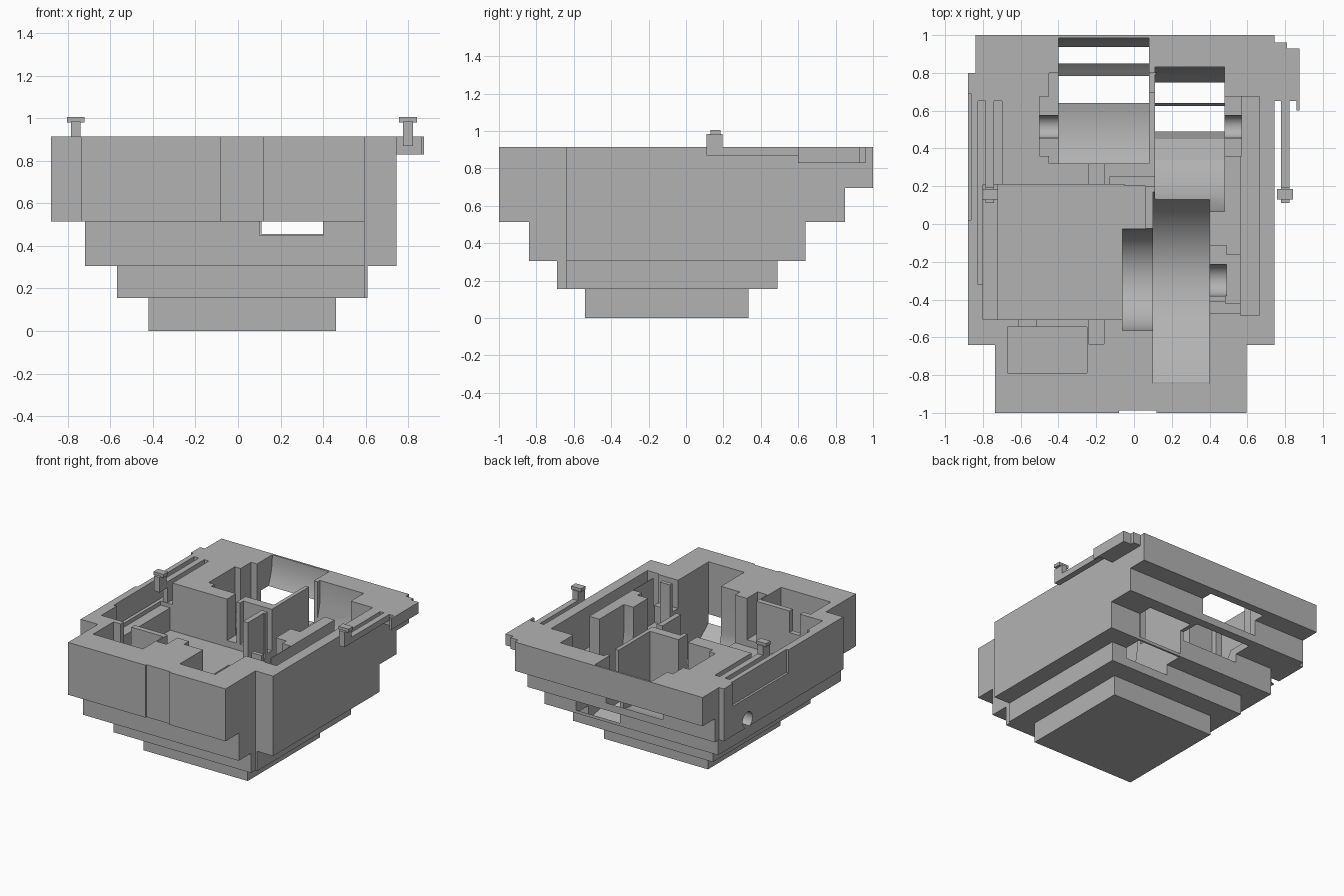
import bpy, bmesh, math
from mathutils import Matrix, Vector

cube = bpy.data.objects.get("Cube")
if cube:
    bpy.data.objects.remove(cube, do_unlink=True)

grey = bpy.data.materials.new("plain grey")
grey.use_nodes = True
GREY = (0.45, 0.45, 0.45, 1)
grey.diffuse_color = GREY
for node in grey.node_tree.nodes:
    if node.type == 'BSDF_PRINCIPLED':
        node.inputs["Base Color"].default_value = GREY

TOP = 0.915
OVER = 1.1   # cutters reach past the rim


def make(name, bm):
    bmesh.ops.recalc_face_normals(bm, faces=bm.faces)
    mesh = bpy.data.meshes.new(name)
    bm.to_mesh(mesh)
    bm.free()
    mesh.materials.append(grey)
    ob = bpy.data.objects.new(name, mesh)
    bpy.context.scene.collection.objects.link(ob)
    return ob


def box(name, x0, x1, y0, y1, z0, z1):
    bm = bmesh.new()
    size = Matrix.Diagonal((x1 - x0, y1 - y0, z1 - z0, 1))
    mid = Matrix.Translation(((x0 + x1) / 2, (y0 + y1) / 2, (z0 + z1) / 2))
    bmesh.ops.create_cube(bm, size=1, matrix=mid @ size)
    return make(name, bm)


def prism(name, x0, x1, profile):
    """Side profile in y and z, extruded along x."""
    bm = bmesh.new()
    face = bm.faces.new([bm.verts.new((x0, y, z)) for y, z in profile])
    out = bmesh.ops.extrude_face_region(bm, geom=[face])
    verts = [v for v in out["geom"] if isinstance(v, bmesh.types.BMVert)]
    bmesh.ops.translate(bm, verts=verts, vec=Vector((x1 - x0, 0, 0)))
    return make(name, bm)


def rod(name, x0, x1, y, z, r):
    pts = [(y + r * math.cos(math.tau * i / 32), z + r * math.sin(math.tau * i / 32)) for i in range(32)]
    return prism(name, x0, x1, pts)


def arc(y, z, r, start, end, steps=20):
    angles = [math.radians(start + (end - start) * i / steps) for i in range(steps + 1)]
    return [(y + r * math.cos(a), z + r * math.sin(a)) for a in angles]


def combine(target, tool, operation):
    mod = target.modifiers.new("shape", 'BOOLEAN')
    mod.operation = operation
    mod.solver = 'EXACT'
    mod.object = tool
    bpy.context.view_layer.objects.active = target
    bpy.ops.object.modifier_apply(modifier=mod.name)
    bpy.data.objects.remove(tool, do_unlink=True)


# Stepped outer housing
body = box("housing", -0.42, 0.46, -0.54, 0.335, 0, TOP)
for tier in [(-0.57, 0.61, -0.69, 0.49, 0.155), (-0.72, 0.745, -0.84, 0.64, 0.305),
             (-0.88, 0.745, -1, 0.85, 0.515), (-0.88, 0.745, -1, 1, 0.695)]:
    combine(body, box("tier", *tier, TOP), 'UNION')


def cut(x0, x1, y0, y1, z0, z1=OVER):
    combine(body, box("cutter", x0, x1, y0, y1, z0, z1), 'DIFFERENCE')


# Outer corner notches and shallow face recesses
cut(0.595, 1, -1.2, -0.64, -0.1)
cut(-1, -0.735, -1.2, -0.64, -0.1)
cut(-1, -0.84, 0.8, 1.2, -0.1)
cut(-0.08, 0.12, -1.2, -0.988, 0.4)
cut(-1, -0.863, 0.02, 0.69, 0.74)

# Main pocket with side ledge, wire notches and front pocket
cut(-0.72, -0.05, -0.505, 0.21, 0.55)
cut(-0.80, -0.70, -0.505, 0.21, 0.72)
cut(-0.24, -0.16, -0.635, 0.33, 0.6)
cut(-0.67, -0.25, -0.79, -0.545, 0.6)
cut(-0.61, -0.52, -0.56, -0.49, 0.75)

# Spring arm slots
cut(-0.825, -0.785, -0.32, 0.65, 0.75)
cut(-0.79, -0.70, 0.1, 0.215, 0.75)
cut(-0.745, -0.70, 0.2, 0.65, 0.75)

# Rear wheel wells, open through the back steps
rear = arc(0.515, 0.9, 0.47, 0, -114.5)
combine(body, prism("cutter", -0.40, 0.08, rear + [(0.32, OVER), (0.985, OVER)]), 'DIFFERENCE')
mid_well = [(0.83, OVER), (0.83, 0.74), (0.80, 0.62), (0.75, 0.515), (0.69, 0.405), (0.625, 0.305),
            (0.55, 0.24), (0.45, 0.21), (0.34, 0.23), (0.23, 0.31), (0.14, 0.43), (0.08, 0.58),
            (0.065, 0.7), (0.065, OVER)]
combine(body, prism("cutter", 0.11, 0.48, mid_well), 'DIFFERENCE')
cut(0.07, 0.12, 0.7, 0.8, 0.6)

# Large front wheel well and its small neighbour
big_well = [(-0.845, OVER), (-0.845, 0.515), (-0.84, 0.45), (-0.77, 0.39), (-0.69, 0.335), (-0.58, 0.26),
            (-0.46, 0.2), (-0.3, 0.17), (-0.16, 0.19), (-0.03, 0.26), (0.08, 0.37), (0.15, 0.49),
            (0.17, 0.6), (0.17, OVER)]
combine(body, prism("cutter", 0.10, 0.40, big_well), 'DIFFERENCE')
small = arc(-0.295, 0.57, 0.27, 0, -180)
combine(body, prism("cutter", -0.06, 0.101, small + [(-0.565, OVER), (-0.025, OVER)]), 'DIFFERENCE')
cut(-0.06, 0.06, -0.03, 0.2, 0.55)
cut(-0.13, 0.11, 0.2, 0.25, 0.6)

# Bearing pockets, axle grooves and the side channel
cut(-0.50, -0.44, 0.36, 0.675, 0.57)
cut(-0.45, -0.39, 0.32, 0.8, 0.57)
cut(0.47, 0.57, 0.36, 0.675, 0.57)
cut(0.565, 0.665, -0.485, 0.675, 0.6)
cut(0.39, 0.49, -0.38, -0.115, 0.57)
cut(0.485, 0.56, -0.42, -0.165, 0.57)
cut(0.40, 0.60, -0.475, -0.41, 0.7)
for x0, x1, y, r in [(-1, -0.39, 0.515, 0.06), (0.47, 0.57, 0.515, 0.06), (0.39, 0.49, -0.297, 0.083)]:
    combine(body, rod("cutter", x0, x1, y, 0.57, r), 'DIFFERENCE')

# Side bracket at the back corner
box("bracket_outer", 0.745, 0.875, 0.65, 0.93, 0.83, TOP)
box("bracket_step", 0.745, 0.81, 0.93, 0.96, 0.83, TOP)
box("bracket_tip", 0.86, 0.875, 0.6, 0.65, 0.83, TOP)

# Spring arms with their latch buttons
for side, x in (("left", 0.80), ("right", -0.763)):
    box(side + "_spring_arm", x - 0.023, x + 0.023, 0.11, 0.65, 0.87, TOP)
    box(side + "_latch_post", x - 0.023, x + 0.023, 0.11, 0.195, 0.87, 0.985)
    box(side + "_latch_head", x - 0.042, x + 0.042, 0.13, 0.185, 0.98, 1.005)

# Smooth wells with sharp edges
bpy.ops.object.select_all(action='DESELECT')
body.select_set(True)
bpy.context.view_layer.objects.active = body
bpy.ops.object.shade_smooth_by_angle(angle=math.radians(25))
